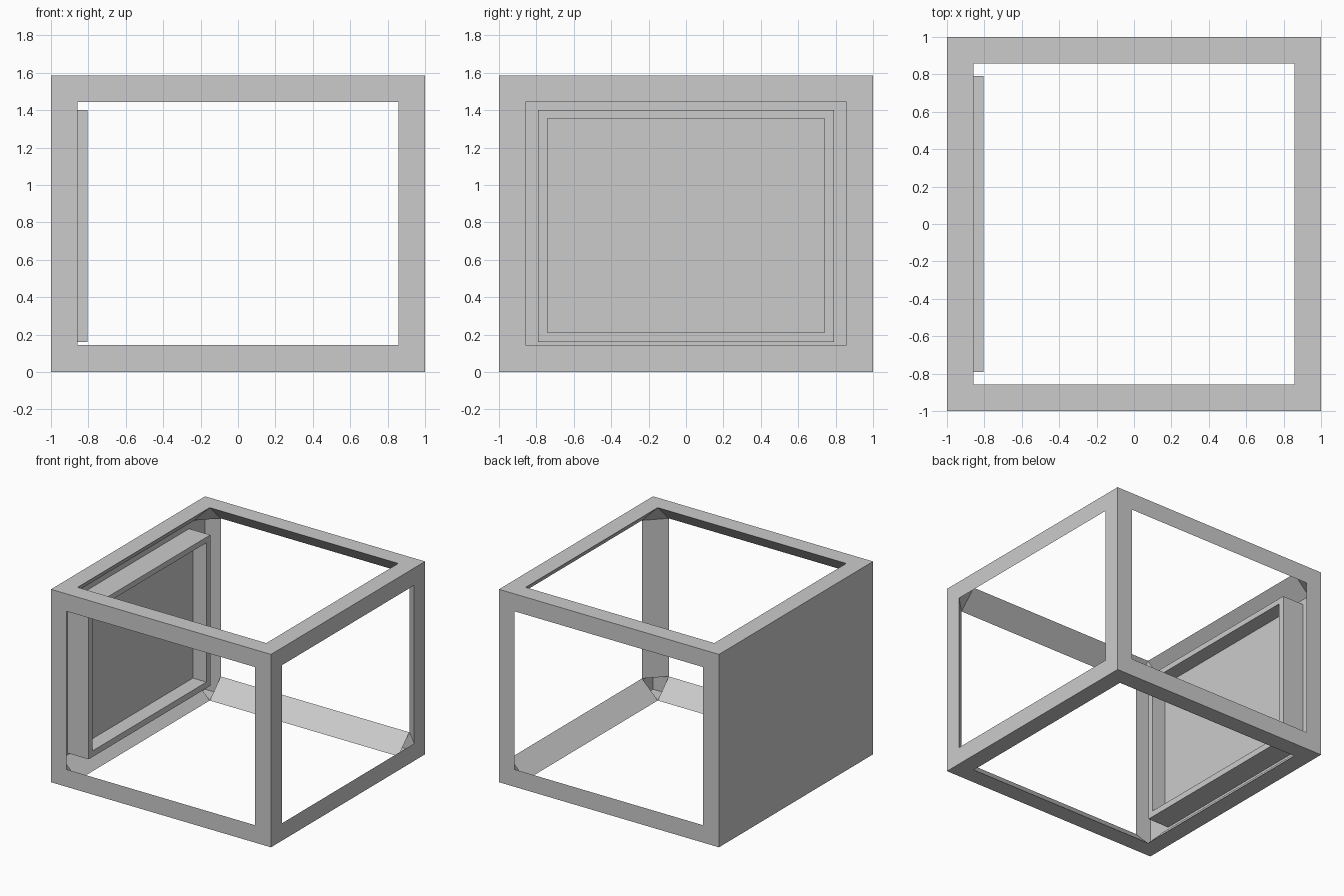
import bpy, bmesh
from mathutils import Vector
from itertools import product

if "Cube" in bpy.data.objects:
    bpy.data.objects.remove(bpy.data.objects["Cube"])

H = (1.0, 1.0, 0.7925)   # half sizes of the cabinet
T = 0.143                # rail width


def corner(s):
    return Vector([s[i] * H[i] for i in range(3)]) + Vector((0, 0, H[2]))


def opening(axis, s):
    """Corner of the opening in the face that looks along axis."""
    return Vector([s[i] * (H[i] - (0 if i == axis else T)) for i in range(3)]) + Vector((0, 0, H[2]))


def finish(name, bm):
    bmesh.ops.remove_doubles(bm, verts=bm.verts, dist=0.0005)
    bmesh.ops.recalc_face_normals(bm, faces=bm.faces)
    mesh = bpy.data.meshes.new(name)
    bm.to_mesh(mesh)
    bm.free()
    obj = bpy.data.objects.new(name, mesh)
    bpy.context.collection.objects.link(obj)
    return obj


def face(bm, pts):
    return bm.faces.new([bm.verts.new(p) for p in pts])


def signs(axis, value, u, v):
    s = [0, 0, 0]
    s[axis], s[(axis + 1) % 3], s[(axis + 2) % 3] = value, u, v
    return s


# Open shell: outer rims, bevelled inner rails and upper corner gussets
bm = bmesh.new()
loop = [(-1, -1), (1, -1), (1, 1), (-1, 1)]
for axis, side in product(range(3), (-1, 1)):
    ring = [signs(axis, side, u, v) for u, v in loop]
    if (axis, side) == (0, -1):
        face(bm, [corner(s) for s in ring])      # solid left wall
        continue
    for i in range(4):
        a, b = ring[i], ring[(i + 1) % 4]
        face(bm, [corner(a), corner(b), opening(axis, b), opening(axis, a)])

for axis, u, v in product(range(3), (-1, 1), (-1, 1)):
    if axis == 2 and u == -1:
        continue                                 # left posts have no inner bevel
    lo, hi = signs(axis, -1, u, v), signs(axis, 1, u, v)
    a, b = (axis + 1) % 3, (axis + 2) % 3
    face(bm, [opening(a, lo), opening(a, hi), opening(b, hi), opening(b, lo)])

for x, y in loop:
    face(bm, [opening(i, (x, y, 1)) for i in range(3)])
finish("cabinet_frame", bm)

# Raised panel on the left wall with a sunken centre
bm = bmesh.new()


def rect(x, y, z0, z1):
    return [bm.verts.new(p) for p in ((x, -y, z0), (x, y, z0), (x, y, z1), (x, -y, z1))]


loops = [rect(-0.998, 0.79, 0.16, 1.40), rect(-0.805, 0.79, 0.16, 1.40),
         rect(-0.805, 0.74, 0.21, 1.355), rect(-0.928, 0.74, 0.21, 1.355)]
for a, b in zip(loops, loops[1:]):
    for i in range(4):
        j = (i + 1) % 4
        bm.faces.new((a[i], a[j], b[j], b[i]))
bm.faces.new(loops[-1])
finish("inner_panel", bm)
